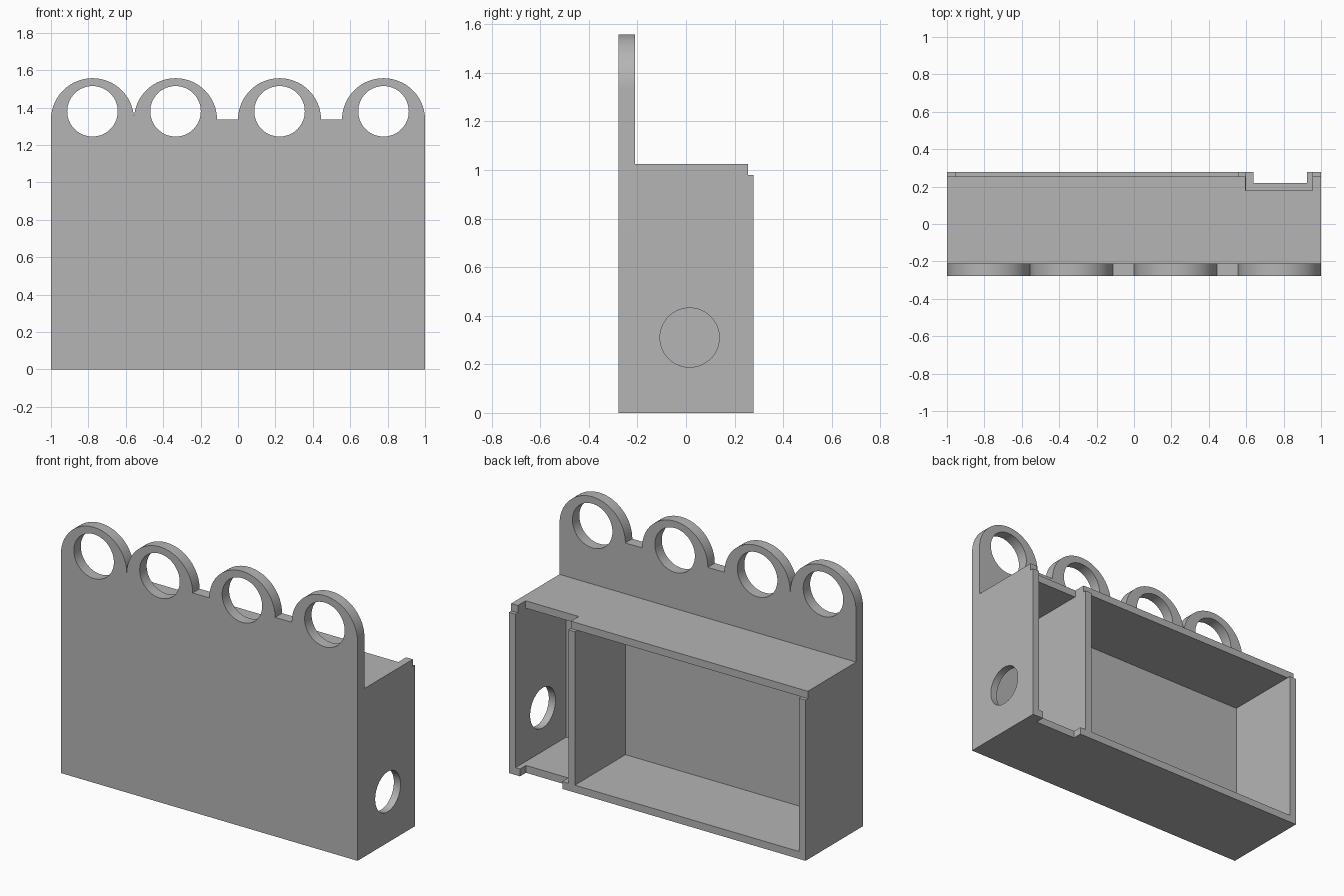
import bpy, bmesh
from math import sin, cos, pi
from mathutils import Matrix, Vector

cube = bpy.data.objects.get("Cube")
if cube:
    bpy.data.objects.remove(cube, do_unlink=True)

grey = bpy.data.materials.new("plain grey")
grey.use_nodes = True
COLOUR = (0.46, 0.46, 0.46, 1)
grey.diffuse_color = COLOUR
grey.node_tree.nodes["Principled BSDF"].inputs["Base Color"].default_value = COLOUR

# Main sizes
FRONT, BACK = -0.277, 0.277
PANEL_BACK = -0.21        # rear face of the front panel
WALL = 0.045
BOX_TOP = 1.025
ROOF_UNDER = BOX_TOP - WALL
ROOF_BACK = 0.255
LUG_Z, LUG_R = 1.335, 0.222
LUGS = (0.778, 0.222, -0.334, -0.778)

# Each plane gives the axes of the sketch: across, up, and thickness
PLANES = {"side": "YZX", "front": "ZXY", "flat": "XYZ"}
AXES = {"X": Vector((1, 0, 0)), "Y": Vector((0, 1, 0)), "Z": Vector((0, 0, 1))}


def arc(cx, cy, r, end=2 * pi, steps=64):
    return [(cx + r * cos(end * i / steps), cy + r * sin(end * i / steps))
            for i in range(steps + 1)]


def rect(u0, v0, u1, v1):
    return [(u0, v0), (u1, v0), (u1, v1), (u0, v1)]


def plate(name, plane, low, high, *outlines):
    """Extrude a sketched outline (further outlines are holes) from low to high."""
    curve = bpy.data.curves.new(name, "CURVE")
    curve.dimensions = "2D"
    curve.fill_mode = "BOTH"
    curve.extrude = (high - low) / 2
    for pts in outlines:
        spline = curve.splines.new("POLY")
        spline.points.add(len(pts) - 1)
        for p, (u, v) in zip(spline.points, pts):
            p.co = (u, v, 0, 1)
        spline.use_cyclic_u = True
    sketch = bpy.data.objects.new(name + "_sketch", curve)
    bpy.context.collection.objects.link(sketch)
    bpy.context.view_layer.update()
    graph = bpy.context.evaluated_depsgraph_get()
    mesh = bpy.data.meshes.new_from_object(sketch.evaluated_get(graph))
    bpy.data.objects.remove(sketch, do_unlink=True)

    u, v, n = (AXES[a] for a in PLANES[plane])
    turn = Matrix((u, v, n)).transposed().to_4x4()
    mesh.transform(Matrix.Translation(n * (low + high) / 2) @ turn)
    bm = bmesh.new()
    bm.from_mesh(mesh)
    bmesh.ops.remove_doubles(bm, verts=bm.verts, dist=0.0002)
    bmesh.ops.recalc_face_normals(bm, faces=bm.faces)
    bm.to_mesh(mesh)
    bm.free()
    mesh.name = name
    mesh.materials.clear()
    mesh.materials.append(grey)
    obj = bpy.data.objects.new(name, mesh)
    bpy.context.collection.objects.link(obj)
    bpy.ops.object.select_all(action="DESELECT")
    obj.select_set(True)
    bpy.context.view_layer.objects.active = obj
    bpy.ops.object.shade_smooth_by_angle(angle=pi / 6)
    return obj


def swap(pts):
    """Turn (x, z) points into the (z, x) order of the front plane."""
    return [(z, x) for x, z in pts]


# Front panel with four round lugs, each with an eye
outline = [(-1, 0), (1, 0)]
for x in LUGS:
    lug = arc(x, LUG_Z, LUG_R, pi, 40)
    touching = abs(lug[0][0] - outline[-1][0]) < 0.001 and outline[-1][1] > 1
    outline += lug[1:] if touching else lug
eyes = [swap(arc(x, LUG_Z + WALL, 0.135)[:-1]) for x in LUGS]
plate("front_panel", "front", FRONT, PANEL_BACK, swap(outline), *eyes)


# Floor and roof, each notched at the back of the small compartment
def notched(back, x0, x1, depth):
    return [(-1, PANEL_BACK), (1, PANEL_BACK), (1, back), (x1, back),
            (x1, depth), (x0, depth), (x0, back), (-1, back)]


plate("floor", "flat", 0, WALL, notched(BACK, 0.64, 0.925, 0.22))
plate("roof", "flat", ROOF_UNDER, BOX_TOP, notched(ROOF_BACK, 0.597, 0.955, 0.18))

# Upright walls; the left one has a round cable hole
wall = rect(PANEL_BACK, WALL, BACK, ROOF_UNDER)
plate("right_wall", "side", -1, -1 + WALL, wall)
plate("divider", "side", 0.555, 0.555 + WALL, wall)
plate("left_wall", "side", 1 - WALL, 1, wall, arc(0.015, 0.31, 0.122)[:-1])
